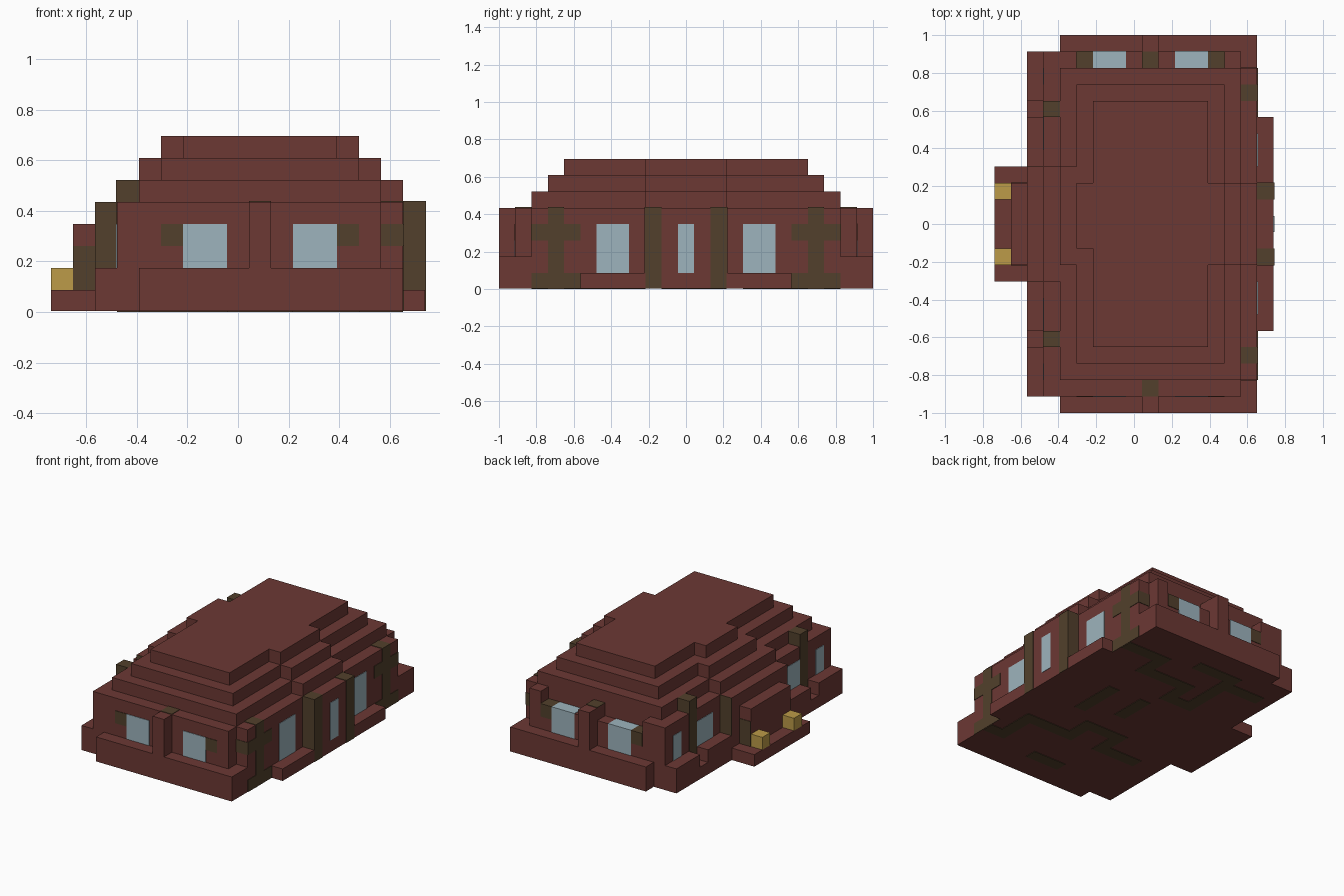
import bpy
import bmesh

cube = bpy.data.objects.get("Cube")
if cube:
    bpy.data.objects.remove(cube, do_unlink=True)

U = 2 / 23      # one block
E = 0.04        # plate thickness in blocks


def material(name, rgb):
    m = bpy.data.materials.new(name)
    m.use_nodes = True
    m.diffuse_color = (*rgb, 1)
    m.node_tree.nodes["Principled BSDF"].inputs["Base Color"].default_value = (*rgb, 1)
    return m


RED = material("brick_red", (0.15, 0.04, 0.034))
MOSS = material("moss_brown", (0.084, 0.051, 0.025))
GLASS = material("pale_glass", (0.337, 0.456, 0.509))
GOLD = material("lamp_gold", (0.503, 0.328, 0.065))


def build(name, mat, *boxes):
    """One object made of boxes, each (x0, x1, y0, y1, z0, z1) in blocks."""
    bm = bmesh.new()
    for b in boxes:
        verts = bmesh.ops.create_cube(bm, size=1)["verts"]
        for v in verts:
            x, y, z = (b[2 * i + (c > 0)] for i, c in enumerate(v.co))
            v.co = ((x - 8.5) * U, (y - 11.5) * U, z * U)
    mesh = bpy.data.meshes.new(name)
    bm.to_mesh(mesh)
    bm.free()
    mesh.materials.append(mat)
    ob = bpy.data.objects.new(name, mesh)
    bpy.context.collection.objects.link(ob)


def both_ends(*boxes):
    """The boxes plus their copies mirrored front to back."""
    return [*boxes, *((a, b, 23 - d, 23 - c, e, f) for a, b, c, d, e, f in boxes)]


# Foundation, with notches beside the left wall posts
build("foundation", RED, (4, 16, 0, 23, E, 2), (3, 4, 1, 22, E, 2),
      (2, 3, 1, 22, E, 1), (2, 3, 5, 18, 1, 2),
      *both_ends((2, 3, 1, 4, 1, 2)))
build("right_step", RED, (16, 17, 5, 18, E, 1))
build("porch_step", RED, (0, 2, 8, 15, E, 1))

# Walls; the back wall is lower above its windows
build("walls", RED, (3, 15, 1, 21, 2, 5), (15, 16, 2, 21, 2, 5))
build("back_wall", RED, (3, 15, 21, 22, 2, 4), (3, 5, 21, 22, 4, 5),
      (9, 10, 21, 22, 4, 5), (14, 15, 21, 22, 4, 5))
build("end_pillars", RED, *both_ends((9, 10, 0, 1, 2, 5)))
build("right_bay", RED, (16, 17, 9, 14, 1, 5))
build("entrance", RED, (2, 3, 8, 15, 2, 5), (1, 2, 9, 14, 1, 4))

# Stepped roof: each tier one block smaller, with a bay on both sides
left_bays = [(8, 15), (9, 15), (10, 14)]
for i, (b0, b1) in enumerate(left_bays):
    z = 5 + i
    build(f"roof_tier_{i + 1}", RED,
          (4 + i, 15 - i, 2 + i, 21 - i, z, z + 1),
          (15 - i, 16 - i, 9, 14, z, z + 1),
          (3 + i, 4 + i, b0, b1, z, z + 1))

# Windows
build("front_windows", GLASS, *[(x, x + 2, 1 - E, 1, 2, 4) for x in (6, 11)])
build("back_windows", GLASS, *[(x, x + 2, 21, 22 + E, 2, 4 + E) for x in (6, 11)])
build("right_windows", GLASS, *both_ends((16, 16 + E, 6, 8, 1, 4)))
build("bay_window", GLASS, (17, 17 + E, 11, 12, 1, 4))
build("left_windows", GLASS,
      *both_ends((3 - E, 3, 2, 3, 2, 4), (3 - E, 3, 5, 7, 2, 4)))

# Moss on posts, corners and bay
build("left_posts", MOSS, *both_ends((3 - E, 4, 4, 5, 1, 6)))
build("bay_posts", MOSS, *both_ends((16, 17 + E, 9 - E, 10, 1, 5 + E),
                                    (17, 17 + E, 9, 10, E, 1)))
build("right_moss", MOSS, *both_ends(
    (16, 16 + E, 3, 4, 1, 5), (16, 16 + E, 2, 5, E, 1),
    (16, 16 + E, 2, 3, 3, 4), (16, 16 + E, 4, 5, 3, 4),
    (15, 16 + E, 3, 4, 5, 5 + E), (15, 16, 2 - E, 2, 3, 4)))
build("front_moss", MOSS, (9, 10, 1, 2, 5, 5 + E),
      *[(x, x + 1, 1 - E, 1, 3, 4) for x in (5, 13)])
build("back_moss", MOSS, (9, 10, 21, 22, 5, 5 + E),
      *[(x, x + 1, 21, 22 + E, 3, 4 + E) for x in (5, 13)])
build("entrance_moss", MOSS, *both_ends((1, 2, 9 - E, 9, 1, 3),
                                        (2, 3, 8 - E, 8, 2, 5)))

# Lamps on the porch
build("porch_lamps", GOLD, *both_ends((0, 1, 9, 10, 1, 2)))

# Winding moss trails under the floor
trails = [
    [(15, 19), (12, 19), (12, 17), (8, 17), (8, 15), (6, 15), (6, 19), (3, 19)],
    [(15, 3), (14, 3), (14, 6), (10, 6), (10, 8), (7, 8), (7, 6), (4, 6)],
    [(12, 10), (12, 13)], [(9, 11), (9, 13)], [(9, 20), (6, 20)], [(10, 2), (8, 2)],
]
strips = []
for path in trails:
    for (xa, ya), (xb, yb) in zip(path, path[1:]):
        strips.append((min(xa, xb), max(xa, xb) + 1, min(ya, yb), max(ya, yb) + 1, 0, E))
build("floor_moss", MOSS, *strips)
